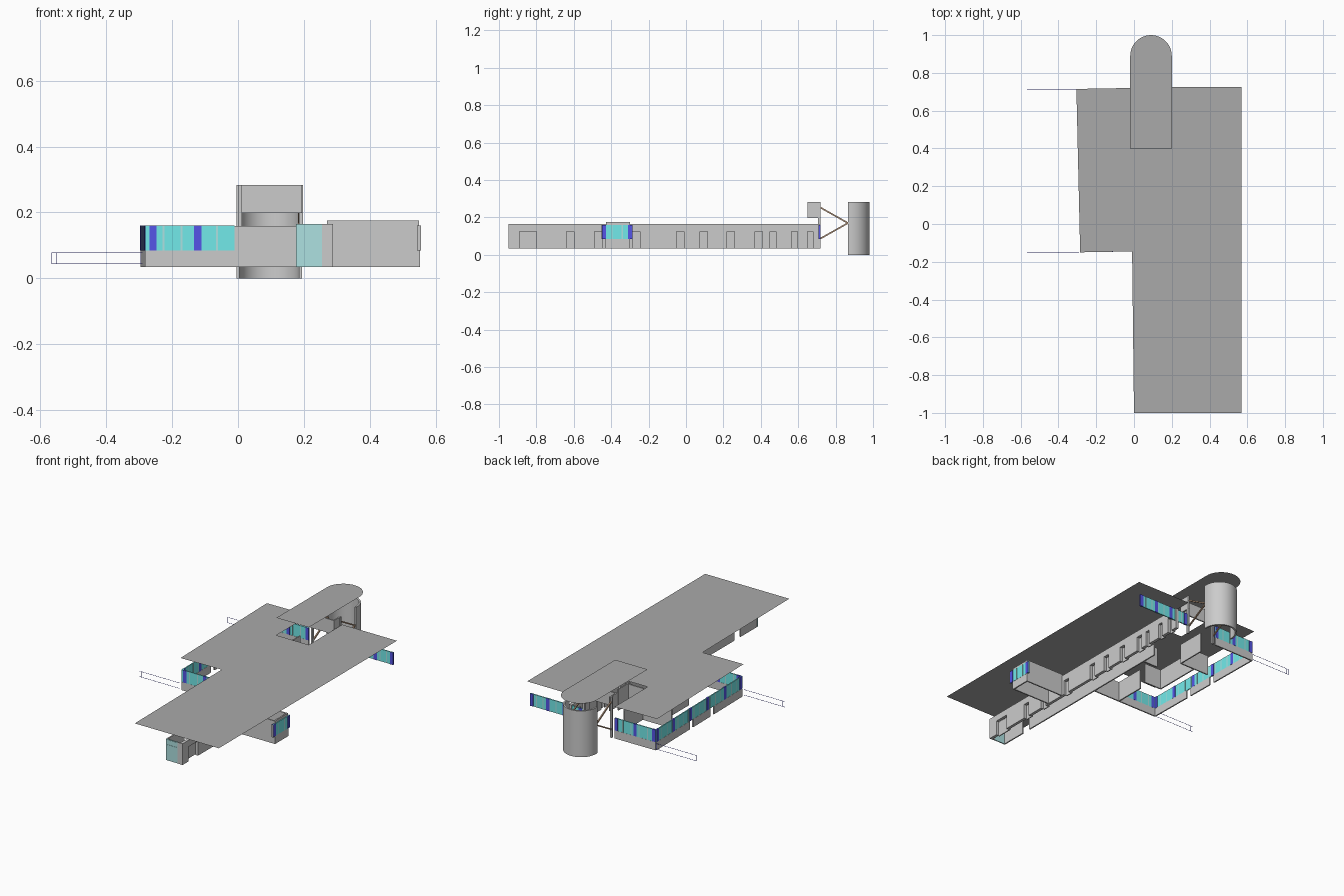
import bpy, bmesh, math
from mathutils import Vector, Matrix

if "Cube" in bpy.data.objects:
    bpy.data.objects.remove(bpy.data.objects["Cube"])


def mat(name, c):
    m = bpy.data.materials.new(name)
    m.diffuse_color = (*c, 1)
    m.use_nodes = True
    m.node_tree.nodes["Principled BSDF"].inputs["Base Color"].default_value = m.diffuse_color
    return m


ROOF = mat("roof_grey", (0.4, 0.4, 0.4))
TEAL = mat("teal_glass", (0.17, 0.82, 0.82))
PALE = mat("pale_glass", (0.42, 0.75, 0.75))
BLUE = mat("blue_panel", (0.09, 0.09, 0.8))
BROWN = mat("brown_steel", (0.45, 0.3, 0.2))


def finish(name, bm, m=None):
    me = bpy.data.meshes.new(name)
    bmesh.ops.recalc_face_normals(bm, faces=bm.faces)
    bm.to_mesh(me)
    bm.free()
    ob = bpy.data.objects.new(name, me)
    bpy.context.collection.objects.link(ob)
    if m:
        me.materials.append(m)
    return ob


def add_wall(bm, p, q, z0, z1, t=0.008):
    # upright slab between two plan points
    a, b = Vector(p), Vector(q)
    d = b - a
    M = (Matrix.Translation((*((a + b) / 2), (z0 + z1) / 2))
         @ Matrix.Rotation(math.atan2(d.y, d.x), 4, 'Z')
         @ Matrix.Diagonal((d.length, t, z1 - z0, 1)))
    bmesh.ops.create_cube(bm, size=1, matrix=M)


def wall(name, p, q, z0=0.035, z1=0.165, t=0.008, m=None):
    bm = bmesh.new()
    add_wall(bm, p, q, z0, z1, t)
    return finish(name, bm, m)


def sheet(name, pts, z):
    bm = bmesh.new()
    bm.faces.new([bm.verts.new((x, y, z)) for x, y in pts])
    return finish(name, bm, ROOF)


def window_band(name, p, q, n, blue, z0=0.085, z1=0.16):
    # row of glass panes with pale mullions and blue panels at chosen fractions
    a, b = Vector(p), Vector(q)
    w = 0.022 / (b - a).length
    panel, frame = bmesh.new(), bmesh.new()
    wall(name + "_glass", p, q, z0, z1, 0.006, TEAL)
    for i in range(1, n):
        add_wall(frame, a.lerp(b, i / n - w / 7), a.lerp(b, i / n + w / 7), z0, z1, 0.008)
    for f in blue:
        add_wall(panel, a.lerp(b, f - w / 2), a.lerp(b, f + w / 2), z0, z1, 0.010)
    finish(name + "_blue_panels", panel, BLUE)
    finish(name + "_mullions", frame, PALE)


# Roof sheet, notched for the stair tower
sheet("main_roof", [(-0.305, 0.715), (-0.285, -0.15), (-0.01, -0.145), (0, -1), (0.57, -1),
                    (0.57, 0.725), (0.2, 0.725), (0.2, 0.4), (-0.02, 0.4), (-0.02, 0.72)], 0.232)

# Tower canopy with a rounded end
arc = [(0.09 + 0.11 * math.cos(math.pi * i / 24), 0.89 + 0.11 * math.sin(math.pi * i / 24))
       for i in range(25)]
sheet("tower_canopy", [(-0.02, 0.4), (0.2, 0.4)] + arc, 0.339)

# Half-round tower shell
bm = bmesh.new()
outline = []
for r, steps in ((0.1, range(25)), (0.09, range(24, -1, -1))):
    outline += [(0.095 + r * math.cos(math.pi * i / 24), 0.88 + r * math.sin(math.pi * i / 24)) for i in steps]
outline.insert(25, (-0.005, 0.865))
outline.insert(26, (0.005, 0.865))
outline += [(0.185, 0.865), (0.195, 0.865)]
lo = [bm.verts.new((x, y, 0)) for x, y in outline]
hi = [bm.verts.new((x, y, 0.283)) for x, y in outline]
n = len(lo)
for i in range(n):
    j = (i + 1) % n
    bm.faces.new((lo[i], lo[j], hi[j], hi[i]))
bm.faces.new(lo)
bm.faces.new(hi)
tower = finish("round_tower", bm)
bpy.context.view_layer.objects.active = tower
tower.select_set(True)
bpy.ops.object.shade_smooth_by_angle(angle=math.radians(30))

# Bridge box and its posts
for nm, p, q in (("bridge_front", (0.01, 0.655), (0.195, 0.655)),
                 ("bridge_side_west", (0.014, 0.65), (0.014, 0.72)),
                 ("bridge_side_east", (0.191, 0.65), (0.191, 0.72))):
    wall(nm, p, q, 0.198, 0.283)
for x in (0.006, 0.191):
    wall("tower_post", (x, 0.706), (x, 0.719), 0.035, 0.283, 0.012)

# Diagonal braces
for x in (0.006, 0.186):
    for z in (0.255, 0.085):
        a, b = Vector((x, 0.715, z)), Vector((x, 0.866, 0.17))
        bm = bmesh.new()
        M = (Matrix.Translation((a + b) / 2) @ (b - a).to_track_quat('Z', 'Y').to_matrix().to_4x4()
             @ Matrix.Diagonal((0.008, 0.008, (b - a).length, 1)))
        bmesh.ops.create_cube(bm, size=1, matrix=M)
        finish("brace", bm, BROWN)

# Long east wall with recessed doors
X = 0.28
bm = bmesh.new()
doors = [(-0.89, 0.09), (-0.64, 0.04), (-0.49, 0.04), (-0.285, 0.04), (-0.05, 0.04), (0.075, 0.04),
         (0.22, 0.04), (0.37, 0.04), (0.45, 0.03), (0.565, 0.03), (0.65, 0.03)]
y = -0.95
for y0, w in doors:
    add_wall(bm, (X, y), (X, y0), 0.035, 0.165, 0.018)
    add_wall(bm, (X, y0), (X, y0 + w), 0.125, 0.165, 0.018)
    wall("recessed_door", (X - 0.016, y0 - 0.005), (X - 0.016, y0 + w + 0.005), 0.035, 0.128, 0.006)
    y = y0 + w
add_wall(bm, (X, y), (X, 0.72), 0.035, 0.165, 0.018)
finish("corridor_east_wall", bm)

# Corridor west wall and south entrance
wall("corridor_west_wall_south", (0.18, -0.94), (0.18, -0.78))
wall("corridor_west_wall", (0.18, -0.72), (0.18, 0.4))
wall("entrance_pier", (0.255, -0.945), (0.289, -0.945))
wall("entrance_glass", (0.176, -0.945), (0.255, -0.945), 0.035, 0.165, 0.006, PALE)
for x in (0.184, 0.22):
    for z0, z1 in ((0.04, 0.132), (0.142, 0.162)):
        wall("entrance_pane", (x, -0.947), (x + 0.03, -0.947), z0, z1, 0.005, PALE)

# East projecting room
wall("bay_south_wall", (0.27, -0.425), (0.55, -0.425), 0.035, 0.175)
wall("bay_north_wall", (0.27, -0.305), (0.55, -0.305), 0.035, 0.175)
wall("bay_sill", (0.548, -0.43), (0.548, -0.3), 0.035, 0.085)
wall("bay_lintel", (0.545, -0.42), (0.545, -0.3), 0.16, 0.175)
window_band("bay_window", (0.55, -0.449), (0.55, -0.287), 3, (0.07, 0.93))
wall("bay_window_end", (0.544, -0.452), (0.556, -0.452), 0.085, 0.16, 0.003)

# Upper window strip, north-east
window_band("north_east_window", (0.2, 0.714), (0.555, 0.714), 8, (0.04, 0.35, 0.66, 0.97))

# West block: sill walls and window strips
NW, SW = Vector((-0.292, 0.708)), Vector((-0.278, -0.142))
wall("west_block_south_sill", SW, (-0.01, -0.142), 0.035, 0.085)
window_band("south_window", (-0.28, -0.142), (-0.01, -0.142), 5, (0.08, 0.585))
wall("west_block_north_sill", NW, (-0.015, 0.71), 0.035, 0.085)
window_band("north_window", (-0.292, 0.708), (-0.015, 0.71), 5, (0.04, 0.5, 0.96))
for a, b in ((0, 0.33), (0.37, 0.57), (0.61, 1)):
    wall("west_sill", SW.lerp(NW, a), SW.lerp(NW, b), 0.035, 0.085)
window_band("west_window", SW, NW, 16, (0.015, 0.2, 0.4, 0.6, 0.8, 0.985))

# Plain inner walls
for p, q in (((-0.01, -0.142), (0.18, -0.142)), ((-0.006, -0.142), (-0.006, 0.05)),
             ((-0.1, 0.12), (-0.1, 0.42)), ((-0.1, 0.12), (0.02, 0.12)),
             ((-0.2, 0.42), (0.0, 0.42)), ((0.0, 0.42), (0.0, 0.6)), ((0.08, 0.3), (0.18, 0.3))):
    wall("inner_wall", p, q, 0.035, 0.159)

# Thin fence frames to the west
for y in (0.711, -0.15):
    bm = bmesh.new()
    for z in (0.043, 0.0765):
        add_wall(bm, (-0.567, y), (-0.29, y), z, z + 0.0015, 0.0015)
    for x in (-0.567, -0.553, -0.296):
        add_wall(bm, (x, y), (x + 0.0015, y), 0.043, 0.078, 0.0015)
    finish("fence_frame", bm, BLUE)
